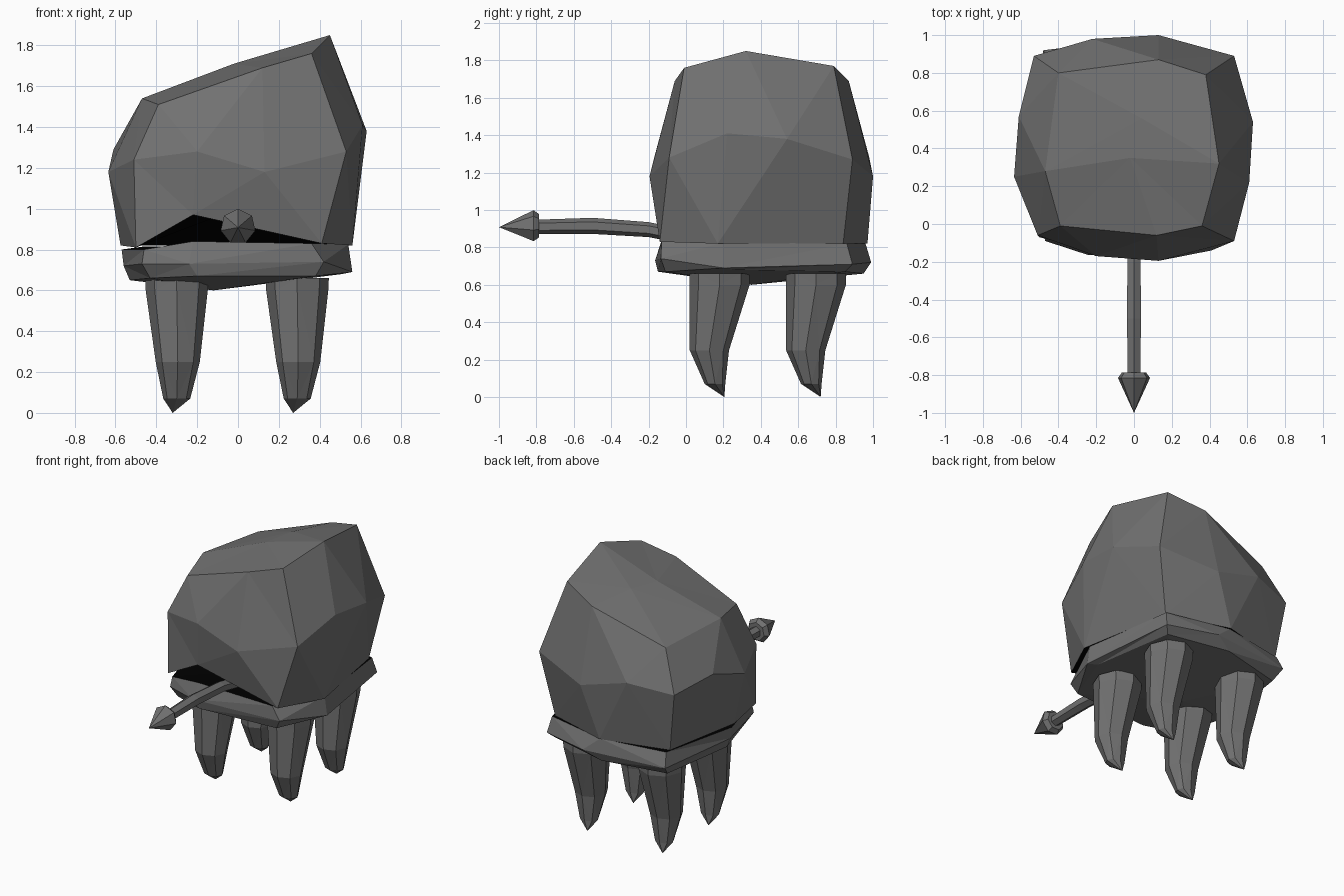
import bpy, bmesh, math
from mathutils import Vector

cube = bpy.data.objects.get("Cube")
if cube:
    bpy.data.objects.remove(cube, do_unlink=True)


def make_material(name, rgb):
    m = bpy.data.materials.new(name)
    m.use_nodes = True
    m.diffuse_color = (*rgb, 1)
    bsdf = next(n for n in m.node_tree.nodes if n.type == 'BSDF_PRINCIPLED')
    bsdf.inputs["Base Color"].default_value = (*rgb, 1)
    bsdf.inputs["Roughness"].default_value = 0.8
    return m


GREY = make_material("stone grey", (0.165, 0.165, 0.165))
BLACK = make_material("mouth black", (0.0, 0.0, 0.0))


def loft(name, rings, dark_bands=()):
    """Bridge equal-length rings; repeated points weld into triangles and tips."""
    bm = bmesh.new()
    vs = [[bm.verts.new(p) for p in ring] for ring in rings]
    for band, (a, b) in enumerate(zip(vs, vs[1:])):
        n = len(a)
        for i in range(n):
            j = (i + 1) % n
            f = bm.faces.new((a[i], a[j], b[j], b[i]))
            f.material_index = 1 if band in dark_bands else 0
    bmesh.ops.remove_doubles(bm, verts=bm.verts, dist=1e-4)
    bmesh.ops.triangulate(bm, faces=bm.faces)
    bmesh.ops.recalc_face_normals(bm, faces=bm.faces)
    mesh = bpy.data.meshes.new(name)
    bm.to_mesh(mesh)
    bm.free()
    mesh.materials.append(GREY)
    if dark_bands:
        mesh.materials.append(BLACK)
    ob = bpy.data.objects.new(name, mesh)
    bpy.context.collection.objects.link(ob)
    return ob


def widen(ring8):
    """Repeat the four side midpoints so an 8-point ring matches a 12-point one."""
    return [p for i, p in enumerate(ring8) for _ in range(1 + i % 2)]


# Rings run: front -x corner, front, front +x corner, +x side,
# back +x corner, back, back -x corner, -x side.
# Upper head: slanted, faceted block with a raised lip at the front
head_top = [(-.39, -.01, 1.51), (.12, -.06, 1.69), (.36, -.01, 1.76), (.45, .32, 1.85),
            (.38, .79, 1.77), (.13, .87, 1.69), (-.40, .80, 1.51), (-.47, .28, 1.54)]
head_mid = [(-.51, -.06, 1.24), (-.20, -.17, 1.28), (.13, -.195, 1.18), (.53, -.09, 1.28),
            (.61, .22, 1.41), (.63, .54, 1.38), (.53, .89, 1.27), (.13, 1.0, 1.18),
            (-.22, .98, 1.28), (-.53, .89, 1.24), (-.61, .57, 1.29), (-.635, .25, 1.18)]
head_low = [(-.50, -.07, .81), (-.22, -.14, .97), (.41, -.14, .83), (.56, .17, .82),
            (.44, .84, .82), (0, .97, .82), (-.47, .85, .82), (-.575, .28, .82)]
crown_front, crown_back = (-.02, .35, 1.71), (.04, .56, 1.72)
crown = [crown_front] * 5 + [crown_back] * 6 + [crown_front]
loft("upper_head", [crown, widen(head_top), head_mid, widen(head_low),
                    [(0, .4, 1.0)] * 12], dark_bands={3})

# Lower jaw: thin slab with a bevelled underside
jaw_top = [(-.46, -.08, .80), (-.22, -.13, .84), (.36, -.13, .83), (.54, .2, .825),
           (.45, .86, .82), (0, .96, .82), (-.46, .88, .815), (-.57, .3, .80)]
jaw_mid = [(-.47, -.09, .73), (-.24, -.165, .73), (.42, -.135, .74), (.56, .2, .69),
           (.47, .89, .71), (.12, .99, .72), (-.48, .92, .72), (-.56, .3, .72)]
jaw_low = [(-.43, -.06, .66), (-.2, -.15, .67), (.38, -.11, .67), (.51, .25, .68),
           (.43, .85, .67), (0, .95, .66), (-.45, .85, .65), (-.53, .3, .65)]
loft("lower_jaw", [[(0, .4, .79)] * 8, jaw_top, jaw_mid, jaw_low,
                   [(-.12, .35, .60)] * 8], dark_bands={0})

# Four tapering legs: (z, centre x, centre y, half width, half depth)
LEG = [(.66, 0, 0, 0, 0), (.66, 0, .18, .155, .16), (.60, 0, .18, .152, .16),
       (.25, .005, .125, .108, .105), (.07, .0, .155, .066, .055), (.0, -.02, .205, 0, 0)]


def leg_ring(x, y, z, cx, cy, rx, ry):
    return [(x + cx + rx * math.sin(k * math.pi / 4),
             y + cy - ry * math.cos(k * math.pi / 4), z) for k in range(8)]


LEG[0] = (.66, 0, .18, 0, 0)
for side, x in (("right", -.30), ("left", .29)):
    for end, y in (("front", 0), ("back", .515)):
        loft(f"{end}_{side}_leg", [leg_ring(x, y, *s) for s in LEG])


# Tongue and its spear tip: rings in the xz plane, (y, z, radius)
def sweep(name, stations, n):
    loft(name, [[(r * math.sin(2 * math.pi * k / n), y, z + r * math.cos(2 * math.pi * k / n))
                 for k in range(n)] for y, z, r in stations])


sweep("tongue", [(.25, .83, 0), (.2, .83, .04), (-.05, .865, .04), (-.2, .895, .04),
                 (-.5, .915, .043), (-.8, .91, .038), (-.8, .91, 0)], 6)
sweep("tongue_tip", [(-.785, .912, 0), (-.785, .912, .065), (-.815, .912, .087),
                     (-1.0, .908, 0)], 7)
